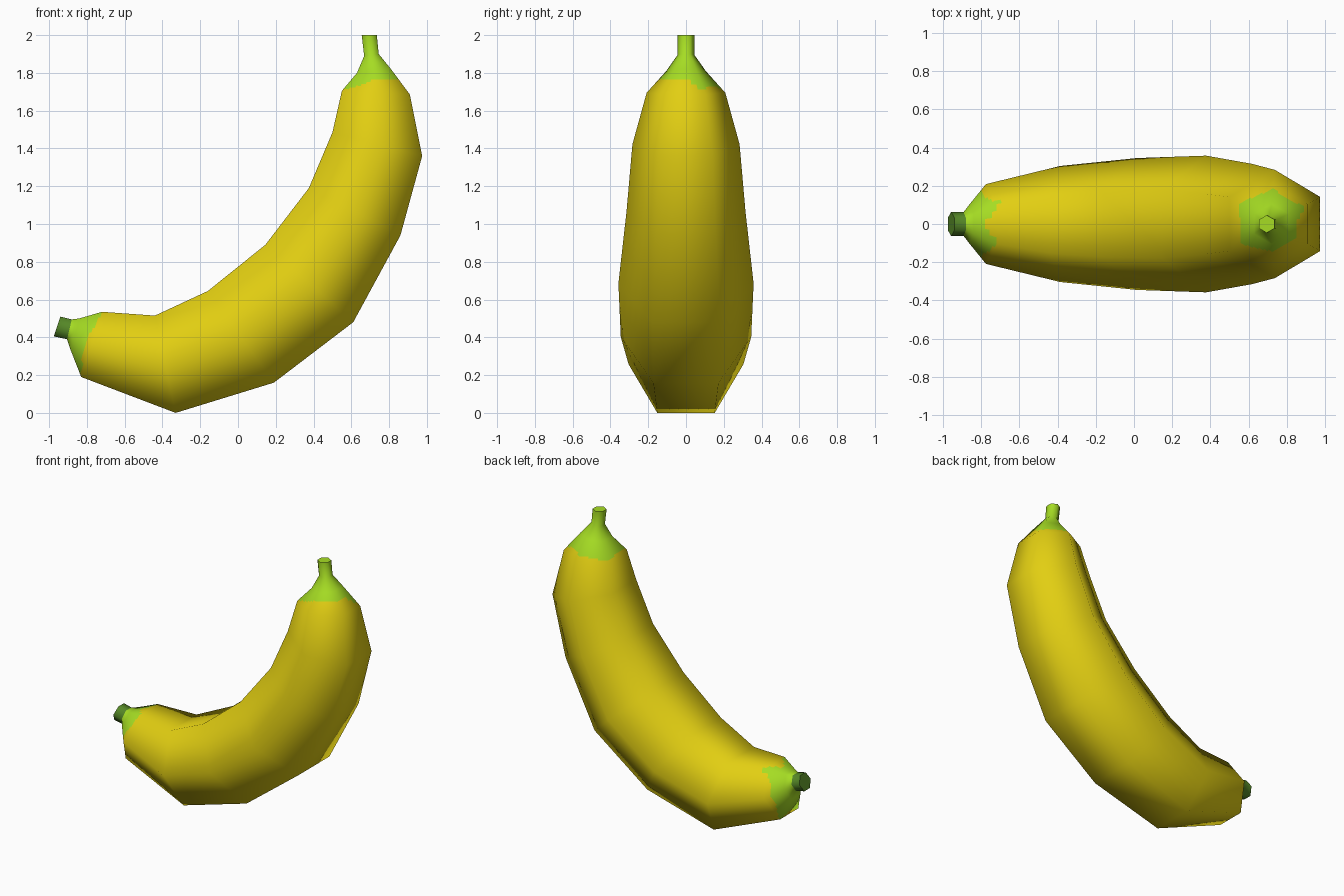
import bpy
import math
from mathutils import Vector

if "Cube" in bpy.data.objects:
    bpy.data.objects.remove(bpy.data.objects["Cube"])

# Rings along the fruit, blossom tip to stem: outer (x, z) and inner (x, z) flats of a hexagon
RINGS = [
    (-0.975, 0.405, -0.94, 0.51), (-0.905, 0.39, -0.88, 0.495),
    (-0.885, 0.33, -0.84, 0.50), (-0.83, 0.19, -0.72, 0.535),
    (-0.33, 0.0, -0.44, 0.515), (0.19, 0.16, -0.16, 0.645),
    (0.61, 0.48, 0.145, 0.89), (0.86, 0.94, 0.375, 1.19),
    (0.975, 1.36, 0.50, 1.485), (0.91, 1.685, 0.55, 1.705),
    (0.81, 1.82, 0.63, 1.80), (0.745, 1.90, 0.668, 1.89),
    (0.735, 2.0, 0.655, 2.0),
]
SIDE = 6   # columns per hexagon side
COLS = 6 * SIDE
# Ring position of the green edge, every 30 degrees from the outer curve towards +y
TIP_EDGE = [2.8, 3.03, 2.75, 2.65, 2.75, 3.15, 2.4, 3.1, 2.8, 2.65, 2.7, 3.0]
STEM_EDGE = [9.65, 9.15, 9.35, 9.2, 9.1, 8.92, 9.15, 9.05, 9.4, 9.6, 9.65, 9.6]


def material(name, rgb):
    m = bpy.data.materials.new(name)
    m.diffuse_color = (*rgb, 1)
    m.use_nodes = True
    m.node_tree.nodes["Principled BSDF"].inputs["Base Color"].default_value = m.diffuse_color
    return m


YELLOW = material("ripe_yellow", (0.76, 0.62, 0.006))
LIME = material("lime_green", (0.38, 0.72, 0.017))
DARK = material("dark_green", (0.09, 0.24, 0.02))


def hexagon(ox, oz, ix, iz):
    outer, inner = Vector((ox, 0, oz)), Vector((ix, 0, iz))
    centre, axis = (outer + inner) / 2, (outer - inner).normalized()
    r = (outer - inner).length / math.sqrt(3)
    angles = [math.radians(30 + 60 * k) for k in range(6)]
    return [centre + axis * r * math.cos(a) + Vector((0, r * math.sin(a), 0)) for a in angles]


# Corner points and smooth normals of the coarse hexagonal tube
P = [hexagon(*ring) for ring in RINGS]
LAST = len(P) - 1
N = [[(P[i][(k + 1) % 6] - P[i][k - 1]).cross(
      P[min(i + 1, LAST)][k] - P[max(i - 1, 0)][k]).normalized()
      for k in range(6)] for i in range(LAST + 1)]


def sample(grid, u, col):
    i = min(int(u), LAST - 1)
    k, f = (col // SIDE) % 6, (col % SIDE) / SIDE
    a = grid[i][k].lerp(grid[i][(k + 1) % 6], f)
    b = grid[i + 1][k].lerp(grid[i + 1][(k + 1) % 6], f)
    return a.lerp(b, u - i)


def edge_at(table, col):
    p = (1 + 2 * (col + 0.5) / SIDE) % 12
    k = int(p)
    return table[k] + (table[(k + 1) % 12] - table[k]) * (p - k)


def skin_colour(u, col):
    return 1 if u < edge_at(TIP_EDGE, col) or u > edge_at(STEM_EDGE, col) else 0


def loft(name, first, last, mats, rule, cap=None):
    rows = []
    for i in range(first, last):
        n = 10 if i in (2, 3, 8, 9) else 2   # finer where the green edge runs
        rows += [i + s / n for s in range(n)]
    rows.append(last)
    verts = [sample(P, u, c) for u in rows for c in range(COLS)]
    norms = [sample(N, u, c).normalized() for u in rows for c in range(COLS)]
    faces, tint = [], []
    for r in range(len(rows) - 1):
        for c in range(COLS):
            d = (c + 1) % COLS
            faces.append((r * COLS + c, r * COLS + d, (r + 1) * COLS + d, (r + 1) * COLS + c))
            tint.append(rule((rows[r] + rows[r + 1]) / 2, c))
    if cap == "start":
        faces.append(tuple(reversed(range(COLS))))
    elif cap == "end":
        faces.append(tuple(range((len(rows) - 1) * COLS, len(rows) * COLS)))
    if cap:
        tint.append(0)
    me = bpy.data.meshes.new(name)
    me.from_pydata(verts, [], faces)
    for m in mats:
        me.materials.append(m)
    loop_normals = []
    for p in me.polygons:
        p.use_smooth = True
        p.material_index = tint[p.index]
        flat = len(p.vertices) > 4
        loop_normals += [p.normal.copy() if flat else norms[v] for v in p.vertices]
    me.normals_split_custom_set(loop_normals)
    bpy.context.collection.objects.link(bpy.data.objects.new(name, me))


# Fruit body, yellow with green ends
loft("fruit_body", 1, 11, [YELLOW, LIME], skin_colour)
# Dark blossom tip
loft("blossom_tip", 0, 1, [DARK], lambda u, c: 0, "start")
# Stem
loft("stem", 11, 12, [LIME], lambda u, c: 0, "end")
